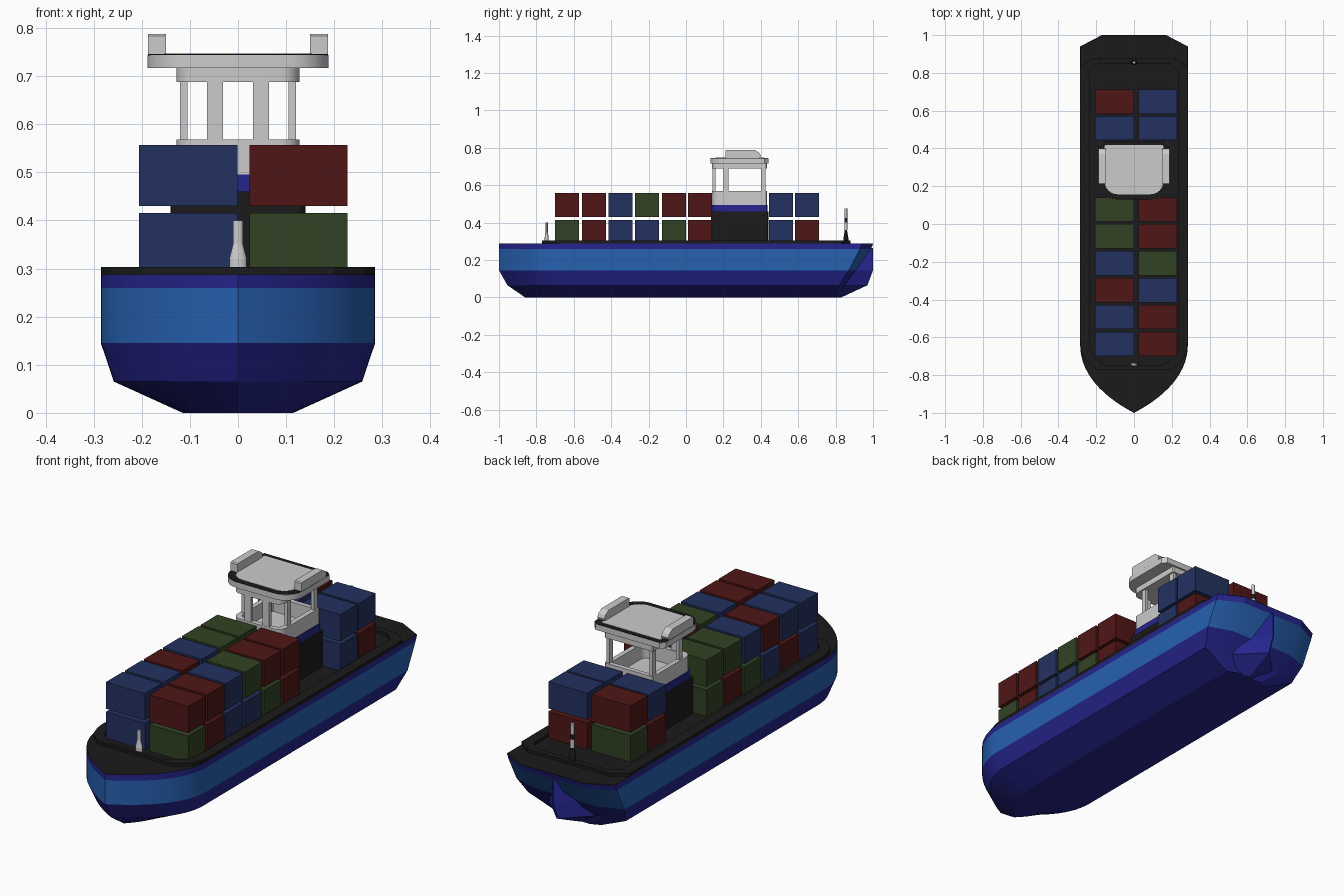
import bpy, bmesh, math

if "Cube" in bpy.data.objects:
    bpy.data.objects.remove(bpy.data.objects["Cube"])

mats = {}
COLORS = {
    "black": (0.0105, 0.0105, 0.011), "navy": (0.018, 0.018, 0.27), "blue": (0.02, 0.119, 0.44),
    "red_box": (0.081, 0.008, 0.008), "blue_box": (0.0165, 0.031, 0.115),
    "green_box": (0.03, 0.055, 0.0165), "orange": (0.45, 0.12, 0.04),
}


def mat(name):
    if name not in mats:
        m = bpy.data.materials.new(name)
        m.diffuse_color = (*COLORS[name], 1)
        m.use_nodes = True
        m.node_tree.nodes["Principled BSDF"].inputs["Base Color"].default_value = m.diffuse_color
        mats[name] = m
    return mats[name]


def loft(name, rings, colors=(None,), caps=True, closed=False):
    """Skin a stack of equal-length rings; one colour per band, last colour on the top cap.
    Curves round the ring are smooth, edges along the rings stay sharp."""
    bm = bmesh.new()
    vs = [[bm.verts.new(p) for p in r] for r in rings]
    n = len(rings[0])
    used = [c for c in dict.fromkeys(colors) if c]

    def face(v, i):
        f = bm.faces.new(v)
        c = colors[min(i, len(colors) - 1)]
        f.material_index = used.index(c) if c else 0
        f.smooth = True

    pairs = len(vs) if closed else len(vs) - 1
    for i in range(pairs):
        a, b = vs[i], vs[(i + 1) % len(vs)]
        for j in range(n):
            k = (j + 1) % n
            face([a[j], a[k], b[k], b[j]], i)
    if caps:
        face(vs[0][::-1], 0)
        face(vs[-1], len(colors) - 1)
    bmesh.ops.recalc_face_normals(bm, faces=bm.faces)
    level = {v: i for i, r in enumerate(vs) for v in r}
    for e in bm.edges:
        a, b = e.verts
        if level[a] == level[b] or e.calc_face_angle(0) > 0.4:
            e.smooth = False
    me = bpy.data.meshes.new(name)
    bm.to_mesh(me)
    bm.free()
    for c in used:
        me.materials.append(mat(c))
    ob = bpy.data.objects.new(name, me)
    bpy.context.collection.objects.link(ob)
    return ob


def sym(half):
    """Mirror a half outline (x >= 0) across x = 0."""
    return half + [(-x, y) for x, y in reversed(half) if x > 1e-6]


def at(outline, z):
    return [(x, y, z) for x, y in outline]


def prism(name, outline, z0, z1, color=None):
    return loft(name, [at(outline, z0), at(outline, z1)], (color,))


def ring(name, outer, inner, z0, z1, color=None):
    return loft(name, [at(outer, z0), at(outer, z1), at(inner, z1), at(inner, z0)],
                (color,), caps=False, closed=True)


def box(name, x0, x1, y0, y1, z0, z1, color=None):
    return prism(name, [(x0, y0), (x1, y0), (x1, y1), (x0, y1)], z0, z1, color)


def bezier(p, t):
    w = ((1 - t) ** 3, 3 * t * (1 - t) ** 2, 3 * t * t * (1 - t), t ** 3)
    return tuple(sum(k * q[i] for k, q in zip(w, p)) for i in (0, 1))


# Hull: one plan outline squeezed at each level
BOW = [bezier([(0, -1), (0.17, -0.91), (0.285, -0.79), (0.285, -0.64)], i / 14)
       for i in range(15)] + [(0.285, -0.48)]


def hull_ring(z, half_w, bow_y, corner_y, stern_y):
    s, k = half_w / 0.285, (-bow_y - 0.48) / 0.52
    half = [(x * s, -0.48 + (y + 0.48) * k) for x, y in BOW]
    return at(sym(half + [(half_w, corner_y), (0.17 * s, stern_y)]), z)


loft("hull", [hull_ring(0, 0.115, -0.86, 0.80, 0.82),
              hull_ring(0.065, 0.258, -0.955, 0.82, 0.85),
              hull_ring(0.145, 0.285, -1, 0.87, 0.91),
              hull_ring(0.26, 0.285, -1, 0.93, 0.99),
              hull_ring(0.287, 0.285, -1, 0.94, 1.0),
              hull_ring(0.289, 0.284, -0.999, 0.939, 0.999)],
     ("navy", "navy", "blue", "navy", "black"))

# Stern skeg: wedge narrowing to the aft edge
loft("skeg", [[(-w, 0.78, z), (w, 0.78, z), (0.003, y, z), (-0.003, y, z)]
              for z, y, w in ((0, 0.83, 0.113), (0.065, 0.97, 0.19),
                              (0.145, 1.0, 0.14), (0.265, 1.0, 0.02))], ("navy",))

# Raised coaming round the cargo well
ring("deck_coaming",
     sym([(0.20, -0.77), (0.262, -0.715), (0.28, -0.66), (0.285, -0.62), (0.285, 0.83), (0.22, 0.88)]),
     sym([(0.15, -0.75), (0.21, -0.705), (0.235, -0.66), (0.235, -0.62), (0.235, 0.81), (0.19, 0.85)]),
     0.287, 0.303, "black")

# Containers: left lower, left upper, right lower, right upper per row
KEY = {"r": "red_box", "b": "blue_box", "g": "green_box"}
ROWS = [(-0.70, "bbgr"), (-0.557, "rbrr"), (-0.415, "brbb"), (-0.272, "gbbg"),
        (-0.129, "rggr"), (0.012, "ggrr"), (0.444, "rbbb"), (0.583, "grrb")]
for i, (y, cols) in enumerate(ROWS):
    for j, c in enumerate(cols):
        x0, x1 = ((-0.206, -0.001), (0.024, 0.228))[j // 2]
        z0, z1 = ((0.289, 0.415), (0.43, 0.557))[j % 2]
        box(f"container_{i}_{j}", x0, x1, y, y + 0.128, z0, z1, KEY[c])


def rounded(hw, y0, y1, r, c=0.0):
    """House plan: rounded front corners, chamfered rear ones."""
    front = [(hw - r + r * math.sin(a), y0 + r - r * math.cos(a))
             for a in [i * math.pi / 16 for i in range(9)]]
    return sym(front + [(hw, y1 - c), (hw - c, y1)])


# Deckhouse
prism("deckhouse", rounded(0.14, 0.135, 0.44, 0.02, 0.005), 0.287, 0.46, "black")
prism("deckhouse_band", rounded(0.132, 0.14, 0.435, 0.03, 0.005), 0.46, 0.495, "navy")
ring("bridge_parapet", rounded(0.128, 0.14, 0.432, 0.04, 0.005),
     rounded(0.105, 0.163, 0.41, 0.03, 0.005), 0.495, 0.568)
prism("bridge_floor", rounded(0.106, 0.162, 0.411, 0.03, 0.005), 0.494, 0.498)

# Bridge pillars
for s in (-1, 1):
    for name, x, y, w, d in (("front", 0.048, 0.15, 0.033, 0.018),
                             ("middle", 0.113, 0.213, 0.016, 0.026),
                             ("rear", 0.113, 0.413, 0.016, 0.026)):
        box(f"{name}_pillar_{'left' if s < 0 else 'right'}", s * x - w / 2, s * x + w / 2,
            y - d / 2, y + d / 2, 0.565, 0.69)

# Bridge roof
prism("roof_underside", rounded(0.128, 0.14, 0.432, 0.04, 0.005), 0.688, 0.717)
prism("roof_slab", rounded(0.188, 0.13, 0.44, 0.09, 0.02), 0.717, 0.744)
ring("roof_trim", rounded(0.187, 0.131, 0.439, 0.09, 0.02),
     rounded(0.156, 0.157, 0.418, 0.07, 0.005), 0.743, 0.746, "black")
prism("roof_panel", rounded(0.155, 0.158, 0.417, 0.07, 0.005), 0.743, 0.747)

# Roof side pods: upright front, rounded rear top
POD = [(0.21, 0.745), (0.395, 0.745), (0.40, 0.757), (0.393, 0.772),
       (0.37, 0.787), (0.215, 0.787), (0.21, 0.783)]
for s in (-1, 1):
    loft(f"roof_pod_{'left' if s < 0 else 'right'}",
         [[(s * x, y, z) for y, z in POD] for x in (0.15, 0.187)])


# Masts: stacked tapered rounds
def mast(name, y, levels, colors, flat):
    loft(name, [[(r * math.cos(a), y + flat * r * math.sin(a), z)
                 for a in [i * math.pi / 10 for i in range(20)]] for r, z in levels], colors)


mast("bow_mast", -0.745, [(0.018, 0.29), (0.018, 0.32), (0.01, 0.352), (0.01, 0.40)], (None,), 0.6)
mast("stern_mast_base", 0.855, [(0.018, 0.289), (0.018, 0.32), (0.01, 0.352), (0.01, 0.36)], ("black",), 0.7)
mast("stern_mast_lower", 0.855, [(0.01, 0.36), (0.01, 0.40)], (None,), 0.8)
mast("stern_mast_collar", 0.855, [(0.01, 0.40), (0.01, 0.425)], ("black",), 0.8)
mast("stern_mast_top", 0.855, [(0.009, 0.425), (0.009, 0.475)], (None,), 0.8)

# Life ring on the deckhouse side
bpy.ops.mesh.primitive_torus_add(major_radius=0.014, minor_radius=0.004, major_segments=16,
                                 minor_segments=6, location=(-0.143, 0.37, 0.34),
                                 rotation=(0, math.pi / 2, 0))
ob = bpy.context.object
ob.name = "life_ring"
ob.data.materials.append(mat("orange"))
